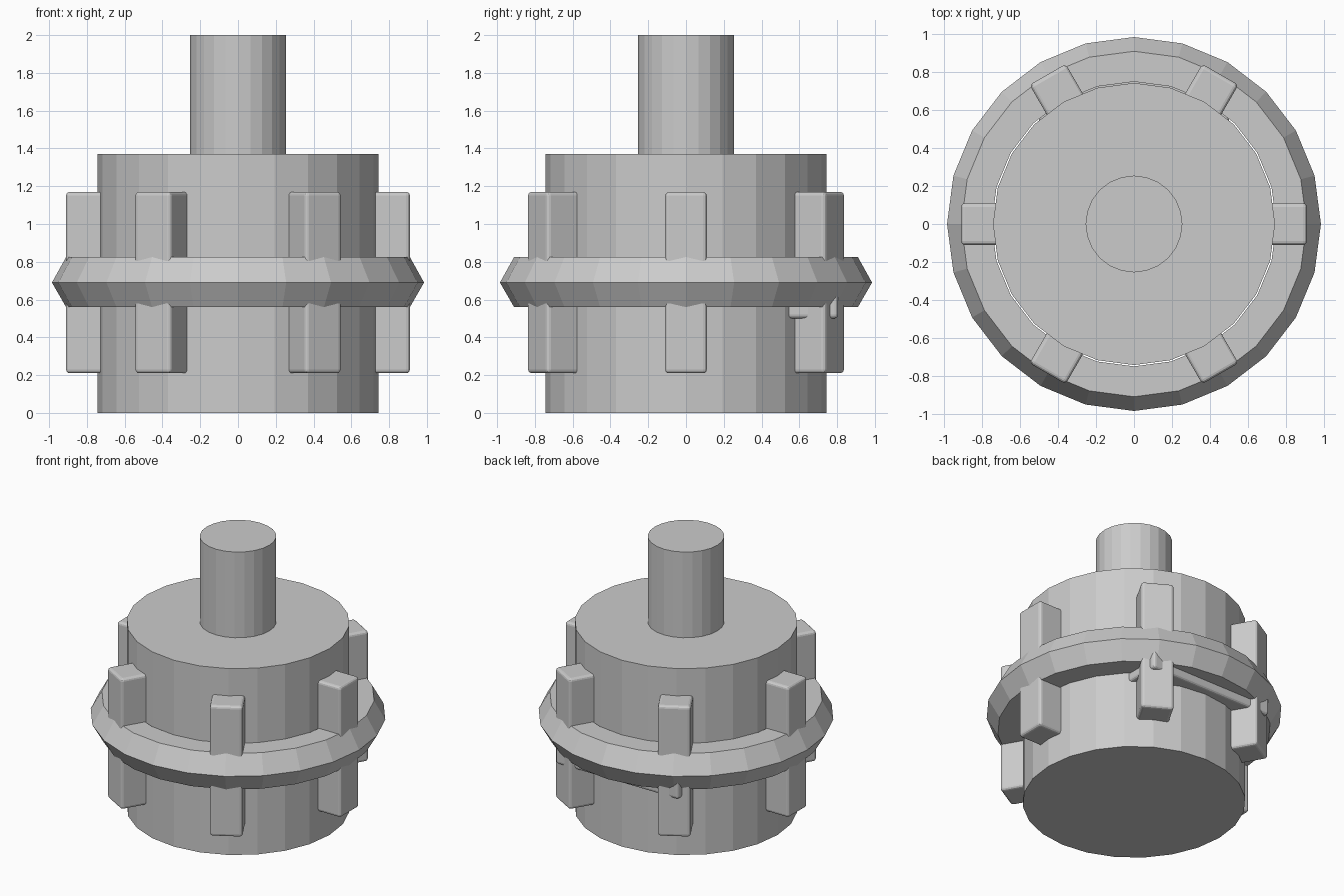
import bpy, bmesh, math
from mathutils import Matrix

if "Cube" in bpy.data.objects:
    bpy.data.objects.remove(bpy.data.objects["Cube"])

metal = bpy.data.materials.new("grey_metal")
metal.diffuse_color = (0.6, 0.6, 0.6, 1)
metal.use_nodes = True
metal.node_tree.nodes["Principled BSDF"].inputs["Base Color"].default_value = metal.diffuse_color
SIDES = 24


def finish(name, bm):
    bmesh.ops.recalc_face_normals(bm, faces=bm.faces)
    mesh = bpy.data.meshes.new(name)
    bm.to_mesh(mesh)
    bm.free()
    mesh.materials.append(metal)
    obj = bpy.data.objects.new(name, mesh)
    bpy.context.collection.objects.link(obj)
    return obj


def cylinder(name, radius, z0, z1):
    bm = bmesh.new()
    bmesh.ops.create_cone(bm, cap_ends=True, segments=SIDES,
                          radius1=radius, radius2=radius, depth=z1 - z0,
                          matrix=Matrix.Translation((0, 0, (z0 + z1) / 2)))
    return finish(name, bm)


def lathe_ring(name, profile):
    # closed (radius, height) profile swept around z
    bm = bmesh.new()
    loops = []
    for i in range(SIDES):
        a = 2 * math.pi * i / SIDES
        loops.append([bm.verts.new((r * math.cos(a), r * math.sin(a), z))
                      for r, z in profile])
    n = len(profile)
    for i in range(SIDES):
        p, q = loops[i], loops[(i + 1) % SIDES]
        for j in range(n):
            k = (j + 1) % n
            bm.faces.new((p[j], q[j], q[k], p[k]))
    return finish(name, bm)


def rounded_box(name, lo, hi, angle=0.0):
    bm = bmesh.new()
    size = [b - a for a, b in zip(lo, hi)]
    mid = [(a + b) / 2 for a, b in zip(lo, hi)]
    bmesh.ops.create_cube(bm, size=1, matrix=Matrix.Translation(mid)
                          @ Matrix.Diagonal((*size, 1)))
    bmesh.ops.bevel(bm, geom=bm.edges[:], offset=0.02, segments=3,
                    profile=0.5, affect='EDGES')
    bm.transform(Matrix.Rotation(angle, 4, 'Z'))
    return finish(name, bm)


# drum and shaft
cylinder("drum", 0.743, 0.0, 1.37)
cylinder("shaft", 0.255, 1.36, 2.0)

# pointed collar around the drum
lathe_ring("collar", [(0.75, 0.56), (0.91, 0.56), (0.985, 0.69),
                      (0.91, 0.825), (0.75, 0.825)])

# six upright lugs
for i in range(6):
    rounded_box(f"lug_{i + 1}", (0.60, -0.11, 0.21), (0.91, 0.11, 1.17),
                math.radians(60 * i))

# cross bar tucked under the collar at the back
rounded_box("cross_bar", (-0.50, 0.45, 0.50), (0.50, 0.805, 0.72))
